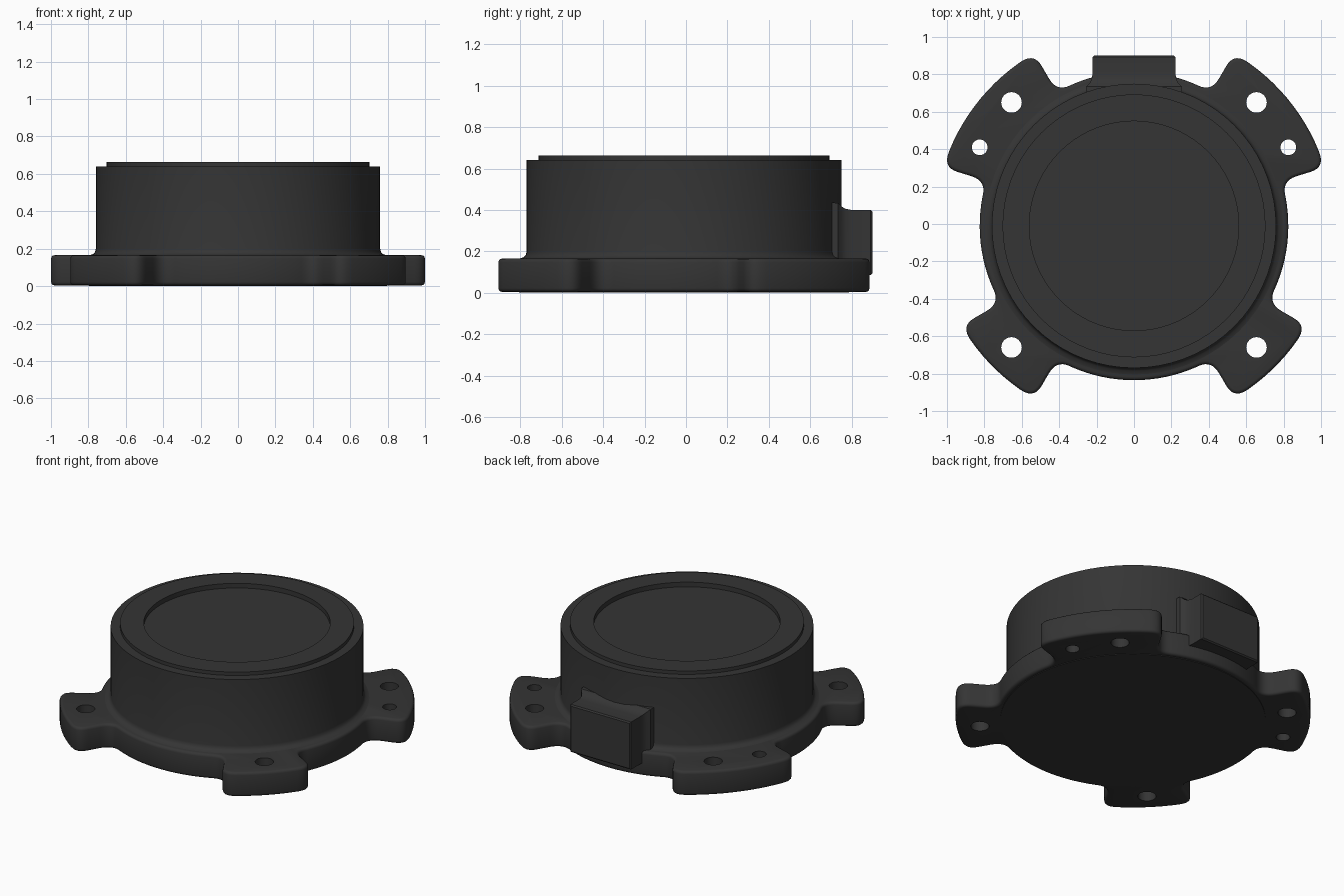
import bpy, bmesh, math
from mathutils import Vector

CY = -0.01  # centre of the round body along y

if "Cube" in bpy.data.objects:
    bpy.data.objects.remove(bpy.data.objects["Cube"])

charcoal = bpy.data.materials.new("charcoal")
charcoal.use_nodes = True
charcoal.diffuse_color = (0.035, 0.035, 0.035, 1)
charcoal.node_tree.nodes["Principled BSDF"].inputs["Base Color"].default_value = charcoal.diffuse_color


def make(name, bm, smooth=True):
    bmesh.ops.recalc_face_normals(bm, faces=bm.faces)
    mesh = bpy.data.meshes.new(name)
    bm.to_mesh(mesh)
    bm.free()
    mesh.materials.append(charcoal)
    obj = bpy.data.objects.new(name, mesh)
    bpy.context.collection.objects.link(obj)
    if smooth:
        shade(obj)
    return obj


def activate(obj):
    bpy.ops.object.select_all(action="DESELECT")
    obj.select_set(True)
    bpy.context.view_layer.objects.active = obj


def shade(obj):
    activate(obj)
    bpy.ops.object.shade_smooth_by_angle(angle=math.radians(35))


def lathe(name, profile, steps=72):
    bm = bmesh.new()
    verts = [bm.verts.new((r, 0, z)) for r, z in profile]
    edges = [bm.edges.new(pair) for pair in zip(verts, verts[1:])]
    bmesh.ops.spin(bm, geom=verts + edges, cent=(0, 0, 0), axis=(0, 0, 1),
                   angle=math.tau, steps=steps)
    bmesh.ops.remove_doubles(bm, verts=bm.verts, dist=0.0001)
    bmesh.ops.translate(bm, verts=bm.verts, vec=(0, CY, 0))
    return make(name, bm)


def polar(radius, degrees):
    a = math.radians(degrees)
    return Vector((radius * math.cos(a), CY + radius * math.sin(a)))


def arc(radius, start, end, step=3):
    n = max(1, round((end - start) / step))
    return [(polar(radius, start + (end - start) * i / n), 0) for i in range(n + 1)]


def round_corners(points, n=7):
    """Replace each flagged corner with a smooth curve."""
    out = []
    for i, (p, cut) in enumerate(points):
        if not cut:
            out.append(p)
            continue
        before, after = points[i - 1][0], points[(i + 1) % len(points)][0]
        a = p + (before - p).normalized() * min(cut, (before - p).length * 0.95)
        b = p + (after - p).normalized() * min(cut, (after - p).length * 0.95)
        for k in range(n + 1):
            t = k / n
            out.append(a * (1 - t) ** 2 + p * 2 * t * (1 - t) + b * t ** 2)
    return out


# Flange outline: a ring with two tabs on the +x side, mirrored to -x
RING, TAB = 0.825, 1.066
half, angle = [], -90
for start, end in ((-60, -30), (17, 60)):
    half += arc(RING, angle, start - 6)
    half += [(polar(RING, start), 0.085), (polar(TAB, start), 0.08)]
    half += arc(TAB, start + 5, end - 5)
    half += [(polar(TAB, end), 0.08), (polar(RING, end), 0.085)]
    angle = end + 6
half += arc(RING, angle, 90)
side = round_corners(half)
outline = side + [Vector((-p.x, p.y)) for p in reversed(side[1:-1])]

bm = bmesh.new()
face = bm.faces.new([bm.verts.new((p.x, p.y, 0.004)) for p in outline])
top = bmesh.ops.extrude_face_region(bm, geom=[face])["geom"]
bmesh.ops.translate(bm, verts=[v for v in top if isinstance(v, bmesh.types.BMVert)],
                    vec=(0, 0, 0.161))
flange = make("mounting_flange", bm, smooth=False)
bevel = flange.modifiers.new("rim", "BEVEL")
bevel.width, bevel.segments = 0.018, 3
bevel.limit_method, bevel.angle_limit = "ANGLE", math.radians(50)

# Screw holes through the tabs
bm = bmesh.new()
for x, y, radius in ((0.655, 0.65, 0.055), (0.825, 0.41, 0.042), (0.655, -0.66, 0.055)):
    for s in (-1, 1):
        hole = bmesh.ops.create_cone(bm, cap_ends=True, segments=32, radius1=radius,
                                     radius2=radius, depth=1)
        bmesh.ops.translate(bm, verts=hole["verts"], vec=(s * x, y, 0))
cutter = make("hole_cutter", bm, smooth=False)
cutter.hide_render = True
cut = flange.modifiers.new("holes", "BOOLEAN")
cut.object, cut.operation, cut.solver = cutter, "DIFFERENCE", "EXACT"
activate(flange)
for mod in ("rim", "holes"):
    bpy.ops.object.modifier_apply(modifier=mod)
bpy.data.objects.remove(cutter)
shade(flange)

# Drum with a fillet at its foot, a raised lip and a recessed top
lathe("drum_housing", [(0.795, 0.15), (0.795, 0.165), (0.775, 0.171), (0.764, 0.183),
                       (0.76, 0.2), (0.76, 0.64), (0.703, 0.64), (0.703, 0.663),
                       (0.56, 0.663), (0.56, 0.632), (0, 0.632)])

# Thin base plate under the flange
lathe("base_plate", [(0, 0), (0.797, 0), (0.797, 0.02), (0, 0.02)])

# Connector block at the back, flaring into the drum
bm = bmesh.new()
rings = []
for y, grow in ((0.6, 0.04), (0.735, 0.034), (0.752, 0.016), (0.77, 0.006), (0.8, 0),
                (0.892, 0), (0.9, -0.008)):
    w, low, high = 0.222 + grow, 0.085 - min(grow, 0), 0.4 + grow
    rings.append([bm.verts.new(c) for c in ((-w, y, low), (w, y, low), (w, y, high), (-w, y, high))])
for a, b in zip(rings, rings[1:]):
    for i in range(4):
        j = (i + 1) % 4
        bm.faces.new((a[i], a[j], b[j], b[i]))
bm.faces.new(rings[0])
bm.faces.new(rings[-1])
make("connector_block", bm)
